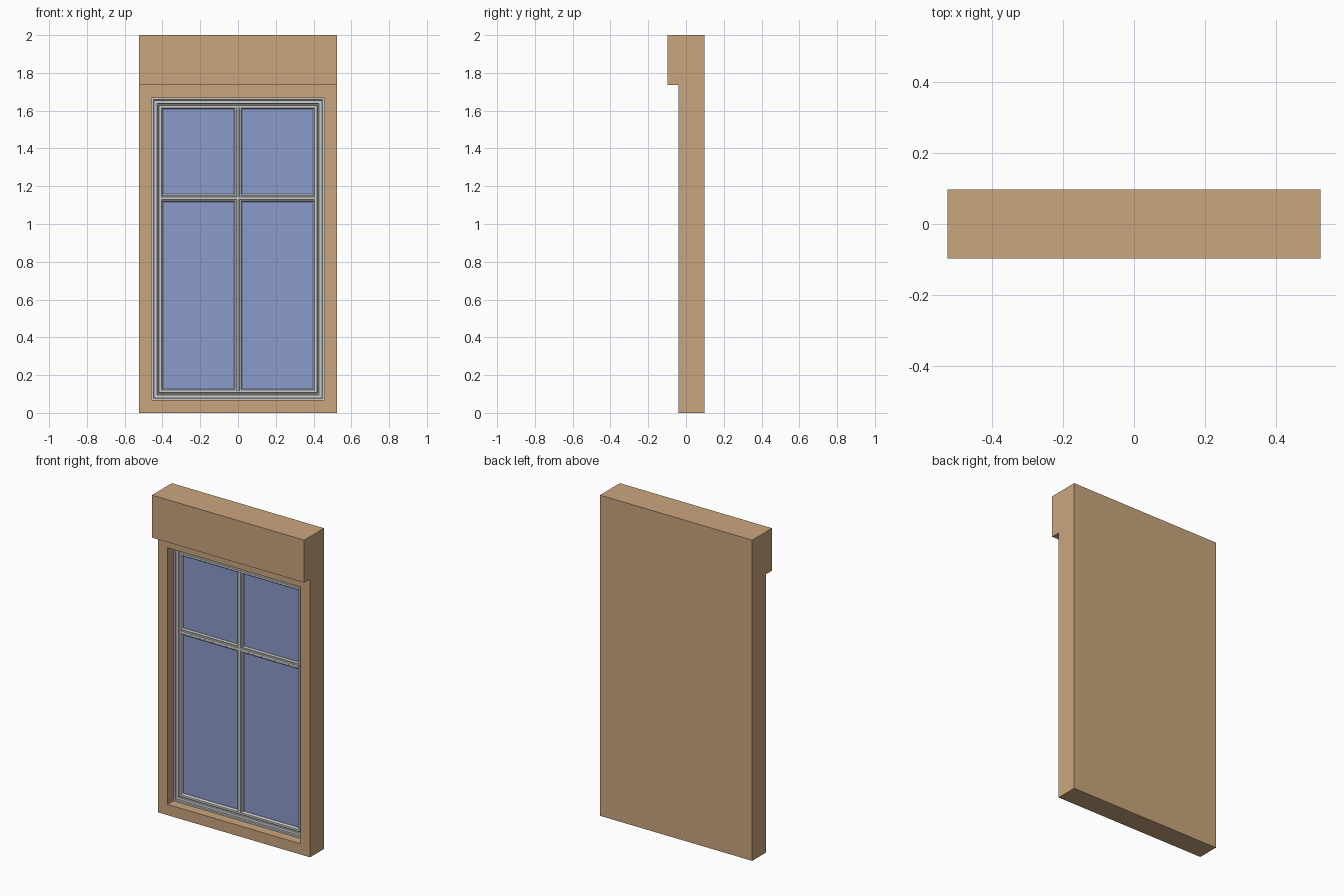
import bpy, bmesh
from mathutils import Vector

if "Cube" in bpy.data.objects:
    bpy.data.objects.remove(bpy.data.objects["Cube"])

HALF_W = 0.525           # half width of the surround
BACK, FRONT, HEAD = 0.0975, -0.04, -0.0975
HEAD_Z, RIM = 1.735, 0.067


def material(name, rgb):
    mat = bpy.data.materials.new(name)
    mat.diffuse_color = (*rgb, 1)
    mat.use_nodes = True
    mat.node_tree.nodes["Principled BSDF"].inputs["Base Color"].default_value = mat.diffuse_color
    return mat


def finish(bm, name, mat=None):
    bmesh.ops.recalc_face_normals(bm, faces=bm.faces)
    mesh = bpy.data.meshes.new(name)
    bm.to_mesh(mesh)
    bm.free()
    obj = bpy.data.objects.new(name, mesh)
    bpy.context.collection.objects.link(obj)
    if mat:
        mesh.materials.append(mat)
    return obj


def rect_frame(name, x, z0, z1, profile):
    """Mitred closed frame; profile points are (inset, y)."""
    bm = bmesh.new()
    rings = []
    for i, y in profile:
        corners = ((-x + i, z0 + i), (x - i, z0 + i), (x - i, z1 - i), (-x + i, z1 - i))
        rings.append([bm.verts.new((cx, y, cz)) for cx, cz in corners])
    for a, b in zip(rings, rings[1:] + rings[:1]):
        for k in range(4):
            n = (k + 1) % 4
            bm.faces.new((a[k], a[n], b[n], b[k]))
    return finish(bm, name)


def bar(name, start, end, across, profile):
    """Moulded glazing bar; profile points are (offset, y)."""
    bm = bmesh.new()
    ends = [[bm.verts.new(Vector(p) + Vector(across) * o + Vector((0, y, 0)))
             for o, y in profile] for p in (start, end)]
    n = len(profile)
    for k in range(n):
        bm.faces.new((ends[0][k], ends[0][(k + 1) % n], ends[1][(k + 1) % n], ends[1][k]))
    for loop in ends:
        bm.faces.new(loop)
    return finish(bm, name)


wood = material("wall_tan", (0.59, 0.38, 0.21))
blue = material("glass_blue", (0.26, 0.33, 0.60))

# Surround with projecting header: side profile extruded across, then recessed
bm = bmesh.new()
side = [(BACK, 0), (FRONT, 0), (FRONT, HEAD_Z), (HEAD, HEAD_Z), (HEAD, 2), (BACK, 2)]
face = bm.faces.new([bm.verts.new((-HALF_W, y, z)) for y, z in side])
ext = bmesh.ops.extrude_face_region(bm, geom=[face])
bmesh.ops.translate(bm, vec=(2 * HALF_W, 0, 0),
                    verts=[v for v in ext["geom"] if isinstance(v, bmesh.types.BMVert)])
bmesh.ops.recalc_face_normals(bm, faces=bm.faces)
front = next(f for f in bm.faces if all(abs(v.co.y - FRONT) < 1e-5 for v in f.verts))
bmesh.ops.inset_region(bm, faces=[front], thickness=RIM, use_even_offset=True)
pocket = bmesh.ops.extrude_discrete_faces(bm, faces=[front])["faces"][0]
bmesh.ops.translate(bm, vec=(0, 0.09, 0), verts=pocket.verts)
finish(bm, "wall_surround", wood)

# Outer window frame, stepped, and the sash inside it
x, z0, z1 = HALF_W - RIM, RIM, HEAD_Z - RIM
rect_frame("outer_frame", x, z0, z1,
           [(0, 0.045), (0, 0.018), (0.010, 0.018), (0.013, 0.024),
            (0.029, 0.024), (0.032, 0.034), (0.042, 0.034), (0.042, 0.045)])
rect_frame("sash_frame", x - 0.038, z0 + 0.038, z1 - 0.038,
           [(0, 0.045), (0, 0.019), (0.003, 0.016), (0.015, 0.016),
            (0.022, 0.026), (0.022, 0.045)])

# Glazing bars with a raised centre bead
moulding = [(-0.021, 0.036), (-0.021, 0.026), (-0.015, 0.019), (-0.009, 0.019),
            (-0.006, 0.014), (0.006, 0.014), (0.009, 0.019), (0.015, 0.019),
            (0.021, 0.026), (0.021, 0.036)]
bar("vertical_glazing_bar", (0, 0, z0 + 0.05), (0, 0, z1 - 0.05), (1, 0, 0), moulding)
bar("horizontal_glazing_bar", (-x + 0.05, 0, 1.137), (x - 0.05, 0, 1.137), (0, 0, 1), moulding)

# Glass panes, one per opening
for sx, col in ((-1, "left"), (1, "right")):
    for a, b, row in ((0.115, 1.13, "lower"), (1.145, 1.62, "upper")):
        bm = bmesh.new()
        bmesh.ops.create_cube(bm, size=1)
        bmesh.ops.scale(bm, vec=(0.40, 0.006, b - a), verts=bm.verts)
        bmesh.ops.translate(bm, vec=(sx * 0.208, 0.033, (a + b) / 2), verts=bm.verts)
        finish(bm, f"glass_{row}_{col}", blue)
